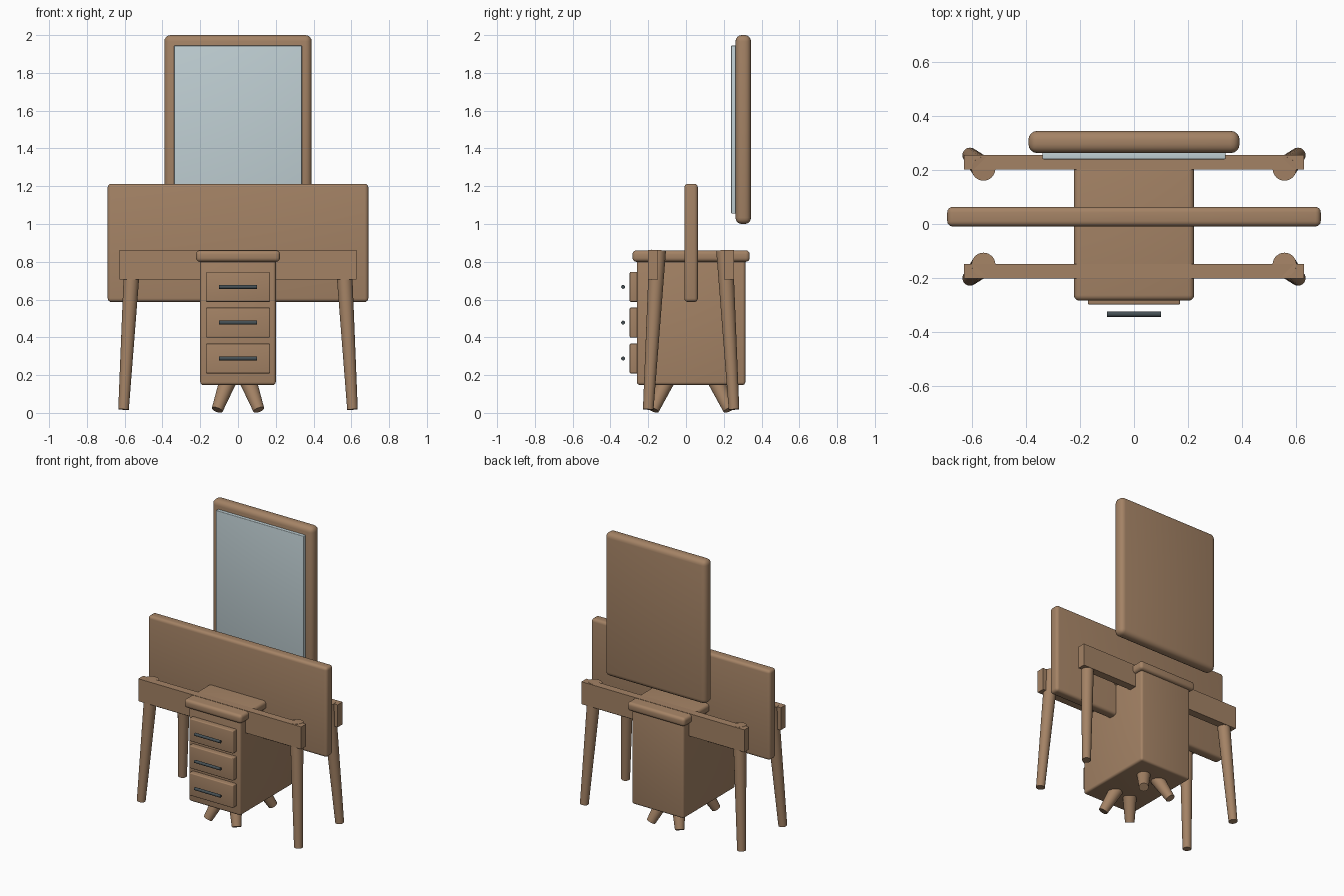
import bpy
import math
from mathutils import Vector

cube = bpy.data.objects.get("Cube")
if cube:
    bpy.data.objects.remove(cube, do_unlink=True)


def material(name, colour):
    mat = bpy.data.materials.new(name)
    mat.use_nodes = True
    mat.diffuse_color = (*colour, 1)
    bsdf = mat.node_tree.nodes["Principled BSDF"]
    bsdf.inputs["Base Color"].default_value = (*colour, 1)
    bsdf.inputs["Roughness"].default_value = 0.6
    return mat


WOOD = material("warm wood", (0.37, 0.225, 0.13))
GLASS = material("pale mirror glass", (0.53, 0.63, 0.66))
METAL = material("dark metal", (0.06, 0.08, 0.09))


def finish(obj, name, mat):
    obj.name = obj.data.name = name
    obj.data.materials.append(mat)
    bpy.ops.object.shade_smooth_by_angle(angle=math.radians(35))
    return obj


def box(name, x, y, z, mat=WOOD, bevel=0.0):
    """Box from (min, max) ranges with optional rounded edges."""
    ranges = (x, y, z)
    bpy.ops.mesh.primitive_cube_add(size=1, location=[sum(r) / 2 for r in ranges])
    obj = bpy.context.object
    obj.scale = [r[1] - r[0] for r in ranges]
    bpy.ops.object.transform_apply(location=False, rotation=False, scale=True)
    if bevel:
        mod = obj.modifiers.new("rounded edges", "BEVEL")
        mod.width = bevel
        mod.segments = 4
        bpy.ops.object.modifier_apply(modifier=mod.name)
    return finish(obj, name, mat)


def rod(name, start, end, r_start, r_end, mat=WOOD):
    """Tapered round bar between two points."""
    a, b = Vector(start), Vector(end)
    axis = b - a
    bpy.ops.mesh.primitive_cone_add(vertices=32, radius1=r_start, radius2=r_end,
                                    depth=axis.length, location=(a + b) / 2,
                                    rotation=axis.to_track_quat("Z", "Y").to_euler())
    return finish(bpy.context.object, name, mat)


MID = 0.027  # depth of the table's centre line

# Upright panel across the table
box("table_panel", (-0.69, 0.69), (MID - 0.036, MID + 0.036), (0.587, 1.213), bevel=0.02)

# Tall mirror behind
box("mirror_frame", (-0.39, 0.39), (0.262, 0.344), (1.0, 2.0), bevel=0.033)
box("mirror_glass", (-0.338, 0.338), (0.239, 0.268), (1.055, 1.945), GLASS, bevel=0.004)

# Drawer cabinet
box("cabinet_body", (-0.2, 0.2), (-0.26, 0.314), (0.148, 0.82), bevel=0.015)
box("cabinet_top", (-0.222, 0.222), (-0.283, 0.337), (0.8, 0.86), bevel=0.02)
for i, z in enumerate((0.667, 0.478, 0.288)):
    box(f"drawer_{i + 1}", (-0.17, 0.17), (-0.298, -0.25), (z - 0.079, z + 0.079), bevel=0.006)
    rod(f"drawer_handle_{i + 1}", (-0.1, -0.333, z), (0.1, -0.333, z), 0.01, 0.01, METAL)

# Rails, splayed table legs and short cabinet feet
for depth, sy in (("front", -1), ("back", 1)):
    rail = MID + sy * 0.201
    box(f"{depth}_rail", (-0.628, 0.628), (rail - 0.027, rail + 0.027), (0.706, 0.862))
    for side, sx in (("right", -1), ("left", 1)):
        rod(f"{depth}_{side}_leg",
            (sx * 0.606, MID + sy * 0.227, 0.018), (sx * 0.556, MID + sy * 0.177, 0.86),
            0.028, 0.044)
        rod(f"{depth}_{side}_cabinet_foot",
            (sx * 0.11, MID + sy * 0.2, 0.016), (sx * 0.055, MID + sy * 0.135, 0.165),
            0.03, 0.045)
